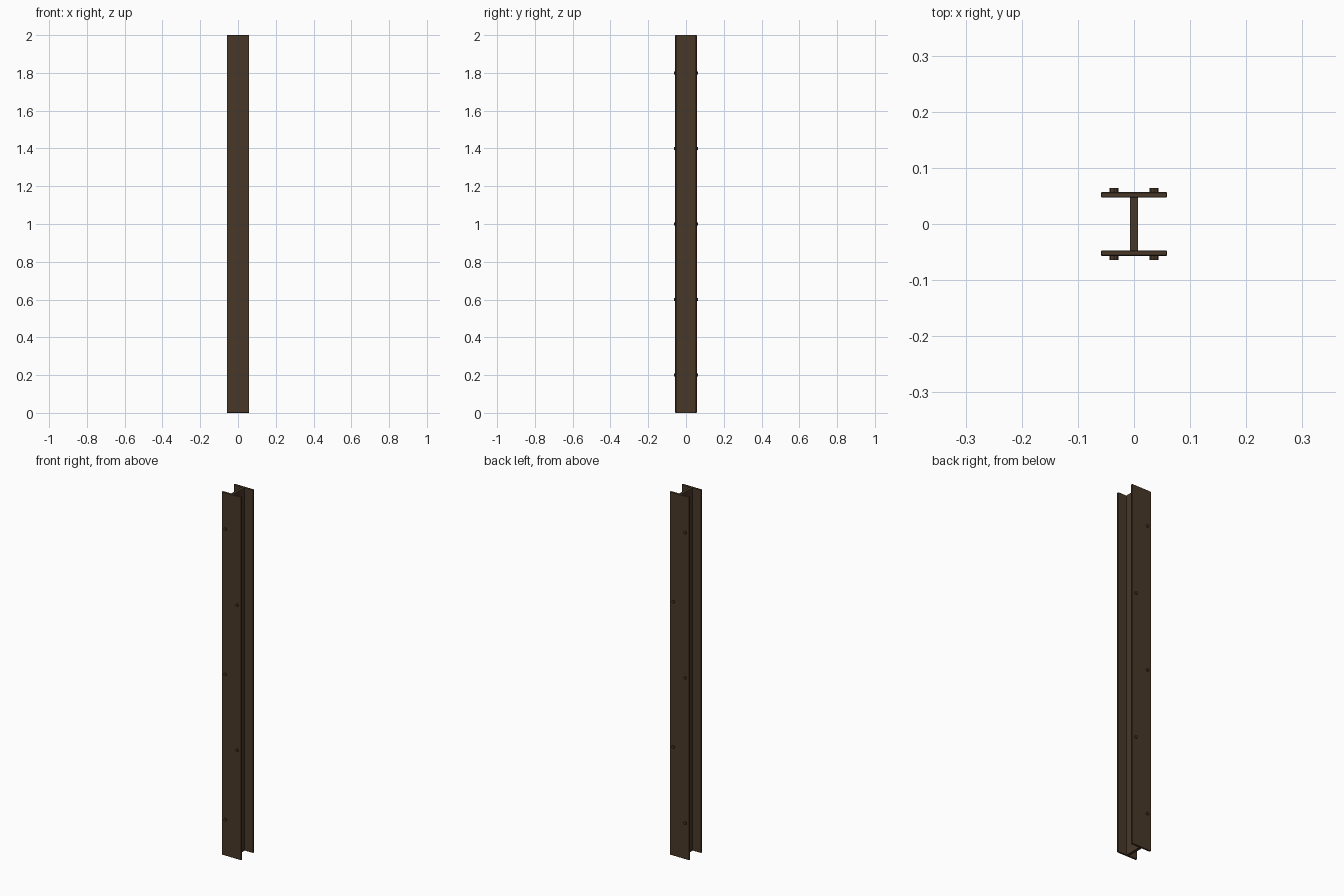
import bpy
import math

cube = bpy.data.objects.get("Cube")
if cube:
    bpy.data.objects.remove(cube, do_unlink=True)

HEIGHT = 2.0
FLANGE_Y = 0.052
FLANGE_T = 0.01

# Dark rusted steel
steel = bpy.data.materials.new("dark_brown_steel")
steel.use_nodes = True
color = (0.066, 0.04, 0.021, 1)
steel.diffuse_color = color
bsdf = steel.node_tree.nodes["Principled BSDF"]
bsdf.inputs["Base Color"].default_value = color
bsdf.inputs["Roughness"].default_value = 0.8


def finish(name, bevel=0):
    obj = bpy.context.object
    obj.name = name
    obj.data.materials.append(steel)
    if bevel:
        mod = obj.modifiers.new("edge_bevel", "BEVEL")
        mod.width = bevel
        mod.segments = 1
    return obj


def plate(name, y, size, bevel=0):
    bpy.ops.mesh.primitive_cube_add(size=1, location=(0, y, HEIGHT / 2))
    bpy.context.object.scale = size
    bpy.ops.object.transform_apply(location=False, rotation=False, scale=True)
    finish(name, bevel)


# Web joining the two flanges
plate("web", 0, (0.015, 2 * FLANGE_Y - FLANGE_T, HEIGHT))

for side, sign in (("front", -1), ("back", 1)):
    # Flange plate with softened edges
    plate(f"{side}_flange", sign * FLANGE_Y, (0.118, FLANGE_T, HEIGHT), 0.0015)

    # Bolt heads staggered along the flange
    for i in range(5):
        x = -0.036 if i % 2 == 0 else 0.036
        y = sign * (FLANGE_Y + FLANGE_T / 2 + 0.0025)
        bpy.ops.mesh.primitive_cylinder_add(
            vertices=8, radius=0.008, depth=0.009,
            location=(x, y, 0.2 + 0.4 * i), rotation=(math.pi / 2, 0, 0))
        finish(f"{side}_bolt_{i + 1}")
